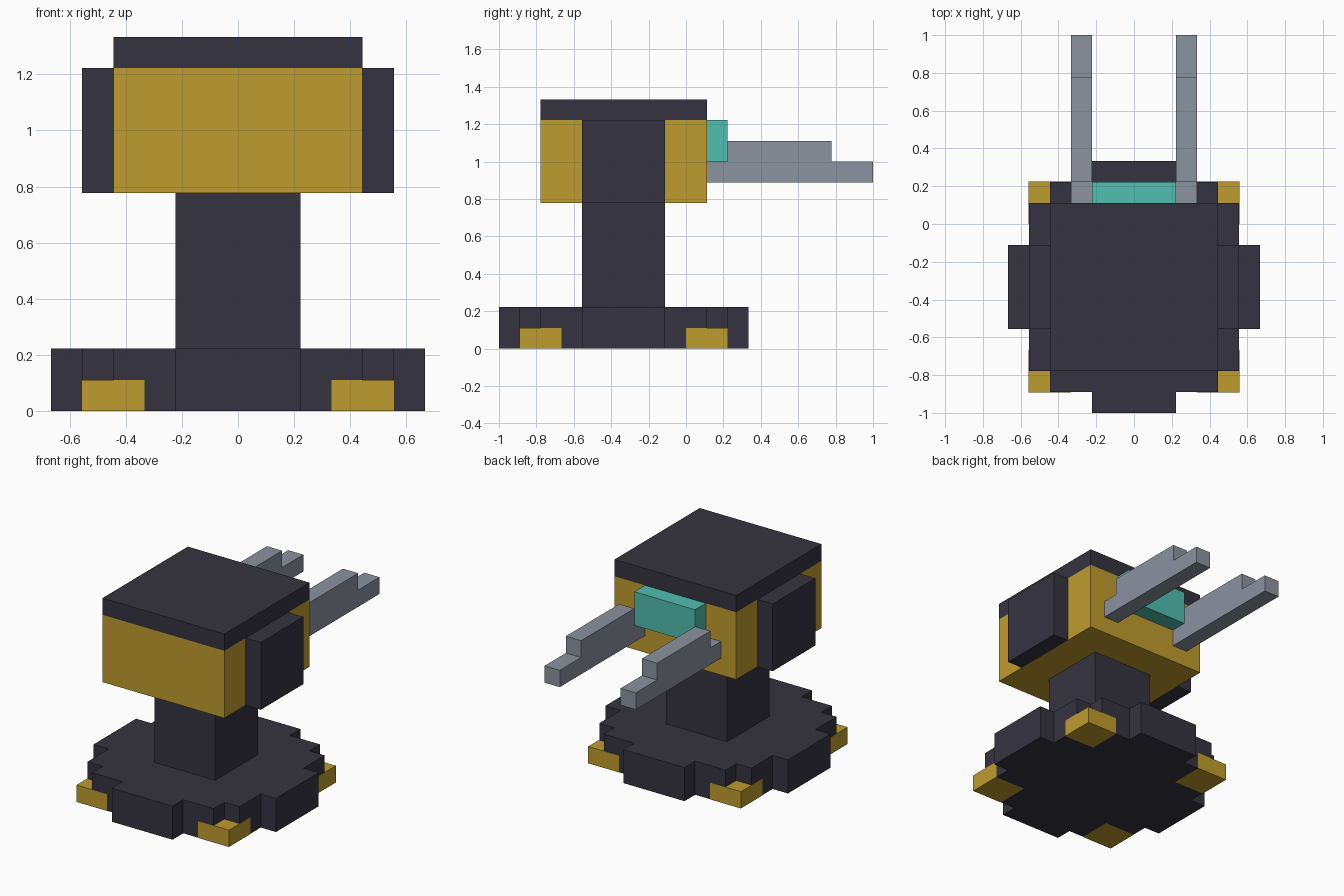
import bpy
import bmesh

U = 1 / 9        # the model sits on a regular block grid
MID = -3         # y of the turret axis, in blocks
EPS = 0.002      # tiny offset that keeps flush faces apart

cube = bpy.data.objects.get("Cube")
if cube:
    bpy.data.objects.remove(cube, do_unlink=True)


def material(name, rgb):
    """Flat material from display colour values, converted to linear."""
    lin = [((c / 255 + 0.055) / 1.055) ** 2.4 for c in rgb]
    m = bpy.data.materials.new(name)
    m.use_nodes = True
    m.diffuse_color = (*lin, 1)
    m.node_tree.nodes["Principled BSDF"].inputs["Base Color"].default_value = (*lin, 1)
    return m


DARK = material("dark slate", (53, 52, 64))
GOLD = material("mustard gold", (191, 156, 46))
STEEL = material("steel grey", (139, 147, 160))
TEAL = material("teal", (80, 191, 176))


def prism(name, outline, z0, z1, mat):
    """Extrude a counter-clockwise outline (in blocks) from z0 to z1."""
    bm = bmesh.new()
    face = bm.faces.new([bm.verts.new((x * U, y * U, z0 * U)) for x, y in outline])
    top = bmesh.ops.extrude_face_region(bm, geom=[face])
    moved = [v for v in top["geom"] if isinstance(v, bmesh.types.BMVert)]
    bmesh.ops.translate(bm, verts=moved, vec=(0, 0, (z1 - z0) * U))
    bmesh.ops.recalc_face_normals(bm, faces=bm.faces)
    mesh = bpy.data.meshes.new(name)
    bm.to_mesh(mesh)
    bm.free()
    mesh.materials.append(mat)
    obj = bpy.data.objects.new(name, mesh)
    bpy.context.collection.objects.link(obj)
    return obj


def box(name, x, y, z, mat):
    outline = [(x[0], y[0]), (x[1], y[0]), (x[1], y[1]), (x[0], y[1])]
    return prism(name, outline, z[0], z[1], mat)


# Stepped round base: one quarter of the outline, turned four times
quarter = [(6, -2), (6, 2), (5, 2), (5, 4), (4, 4), (4, 5), (2, 5)]
outline = []
for turn in range(4):
    outline += [(x, y + MID) for x, y in quarter]
    quarter = [(-y, x) for x, y in quarter]
    # the next quarter begins where this one ended
outline = [p for i, p in enumerate(outline) if p != outline[i - 1]]
prism("base", outline, EPS, 2, DARK)

# Gold feet on the four diagonal corners
e = EPS / U
for sx, side in ((1, "left"), (-1, "right")):
    for sy, end in ((1, "back"), (-1, "front")):
        xs = sorted((sx * 3, sx * (5 + e)))
        ys = sorted((MID + sy * 3, MID + sy * (5 + e)))
        box(f"foot_{end}_{side}", xs, ys, (0, 1), GOLD)

# Neck, head and lid
box("neck", (-2, 2), (-5, -1), (2, 7), DARK)
box("head", (-4, 4), (-7, 1), (7, 11), GOLD)
box("lid", (-4, 4), (-7, 1), (11, 12), DARK)

# Sensor block behind the head
box("sensor", (-2, 2), (1, 2), (9, 11), TEAL)

# Side plates and stepped twin prongs
for sx, side in ((1, "left"), (-1, "right")):
    box(f"side_plate_{side}", sorted((sx * 4, sx * 5)), (-5, -1), (7, 11), DARK)
    xs = sorted((sx * 2, sx * 3))
    box(f"prong_lower_{side}", xs, (1, 9), (8, 9), STEEL)
    box(f"prong_upper_{side}", xs, (2, 7), (9, 10), STEEL)
